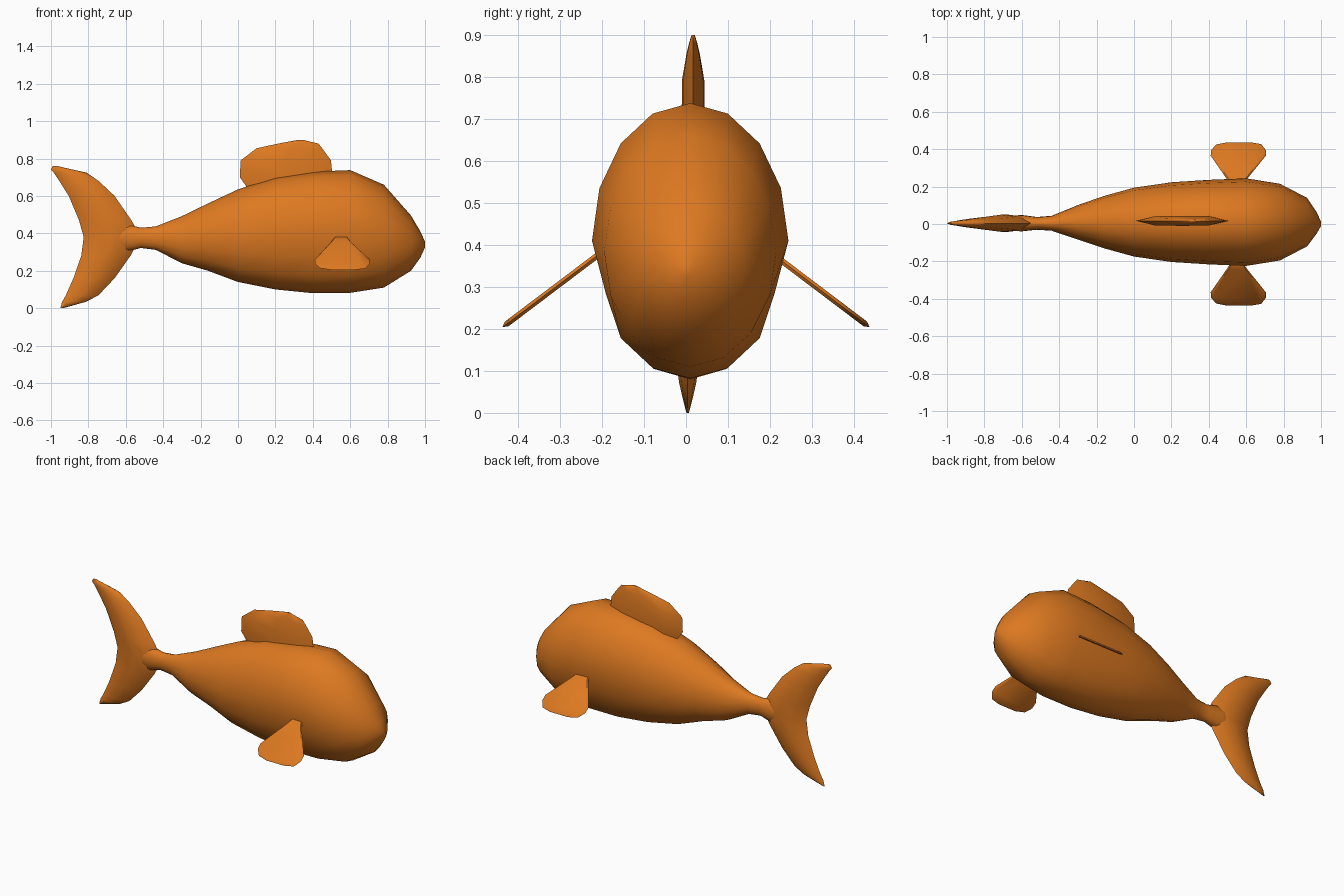
import bpy, bmesh
from math import cos, sin, pi, radians

if "Cube" in bpy.data.objects:
    bpy.data.objects.remove(bpy.data.objects["Cube"])

orange = bpy.data.materials.new("orange")
orange.diffuse_color = (0.72, 0.19, 0.015, 1)
orange.use_nodes = True
orange.node_tree.nodes["Principled BSDF"].inputs["Base Color"].default_value = orange.diffuse_color


def loft(name, rings, angle):
    """Skin a list of equal-length point rings and cap both ends."""
    bm = bmesh.new()
    rows = [[bm.verts.new(p) for p in ring] for ring in rings]
    n = len(rows[0])
    for a, b in zip(rows, rows[1:]):
        for i in range(n):
            j = (i + 1) % n
            bm.faces.new((a[i], a[j], b[j], b[i]))
    bm.faces.new(rows[0][::-1])
    bm.faces.new(rows[-1])
    bmesh.ops.recalc_face_normals(bm, faces=bm.faces)
    mesh = bpy.data.meshes.new(name)
    bm.to_mesh(mesh)
    bm.free()
    obj = bpy.data.objects.new(name, mesh)
    bpy.context.collection.objects.link(obj)
    mesh.materials.append(orange)
    bpy.ops.object.select_all(action='DESELECT')
    obj.select_set(True)
    bpy.context.view_layer.objects.active = obj
    bpy.ops.object.shade_smooth_by_angle(angle=radians(angle))
    return obj


def blade(name, rows, yc, ends, angle):
    """Upright fin from rows of (z, x0, x1, half thickness)."""
    rings = []
    for z, x0, x1, t in rows:
        sec = [(0, 0), (.2, ends), (.5, 1), (.8, ends), (1, 0),
               (.8, -ends), (.5, -1), (.2, -ends)]
        rings.append([(x0 + (x1 - x0) * u, yc + t * v, z) for u, v in sec])
    return loft(name, rings, angle)


# Body: x, bottom z, top z, half width
SECTIONS = [
    (1.0, .325, .355, .012), (.975, .27, .41, .06), (.925, .2, .495, .13),
    (.78, .11, .66, .205), (.6, .082, .738, .234), (.4, .08, .73, .226),
    (.2, .10, .70, .213), (0, .14, .635, .184), (-.16, .2, .56, .14),
    (-.3, .24, .492, .092), (-.44, .312, .437, .04), (-.52, .322, .43, .034),
    (-.6, .3, .45, .044), (-.68, .32, .43, .038), (-.79, .35, .4, .012)]
SIDES = 16
body = []
for x, lo, hi, w in SECTIONS:
    ring = []
    for i in range(SIDES):
        a = 2 * pi * i / SIDES
        # slight hollow under the side fins
        hollow = .93 if x in (.6, .4) and i in (7, 9, 15) and sin(a) < 0 else 1
        ring.append((x, .01 * min(1, w / .1) + w * cos(a) * hollow,
                     (lo + hi) / 2 + (hi - lo) / 2 * sin(a)))
    body.append(ring)
loft("body", body, 80)

# Crescent tail
blade("tail_fin", [
    (0, -.95, -.935, .003), (.035, -.94, -.81, .012), (.07, -.92, -.745, .02),
    (.16, -.88, -.66, .033), (.28, -.838, -.575, .045), (.38, -.825, -.52, .046),
    (.47, -.85, -.57, .046), (.6, -.905, -.66, .036), (.68, -.955, -.745, .026),
    (.725, -.985, -.81, .017), (.742, -1, -.89, .012), (.76, -.99, -.965, .003)],
    .004, .75, 70)

# Back fin
blade("dorsal_fin", [
    (.58, .09, .5, .026), (.65, .045, .503, .026), (.7, .01, .506, .027),
    (.79, .014, .497, .027), (.855, .1, .45, .016), (.88, .215, .43, .01),
    (.9, .325, .345, .004)], .017, .9, 50)

# Pair of fan-shaped side fins: outline in x, y
FAN = [(.52, .2), (.5, .235), (.41, .365), (.412, .395), (.44, .425), (.5, .437),
       (.62, .437), (.68, .427), (.705, .395), (.705, .365), (.6, .235), (.58, .2)]
for side, name in ((1, "side_fin_back"), (-1, "side_fin_front")):
    layers = []
    for s, shrink in ((-.007, .93), (0, 1), (.007, .93)):
        layers.append([(.56 + (x - .56) * shrink,
                        side * (.3 + (y - .3) * shrink + s * .6),
                        .357 - (.3 + (y - .3) * shrink - .235) * .755 + s * .8)
                       for x, y in FAN])
    loft(name, layers, 40)
